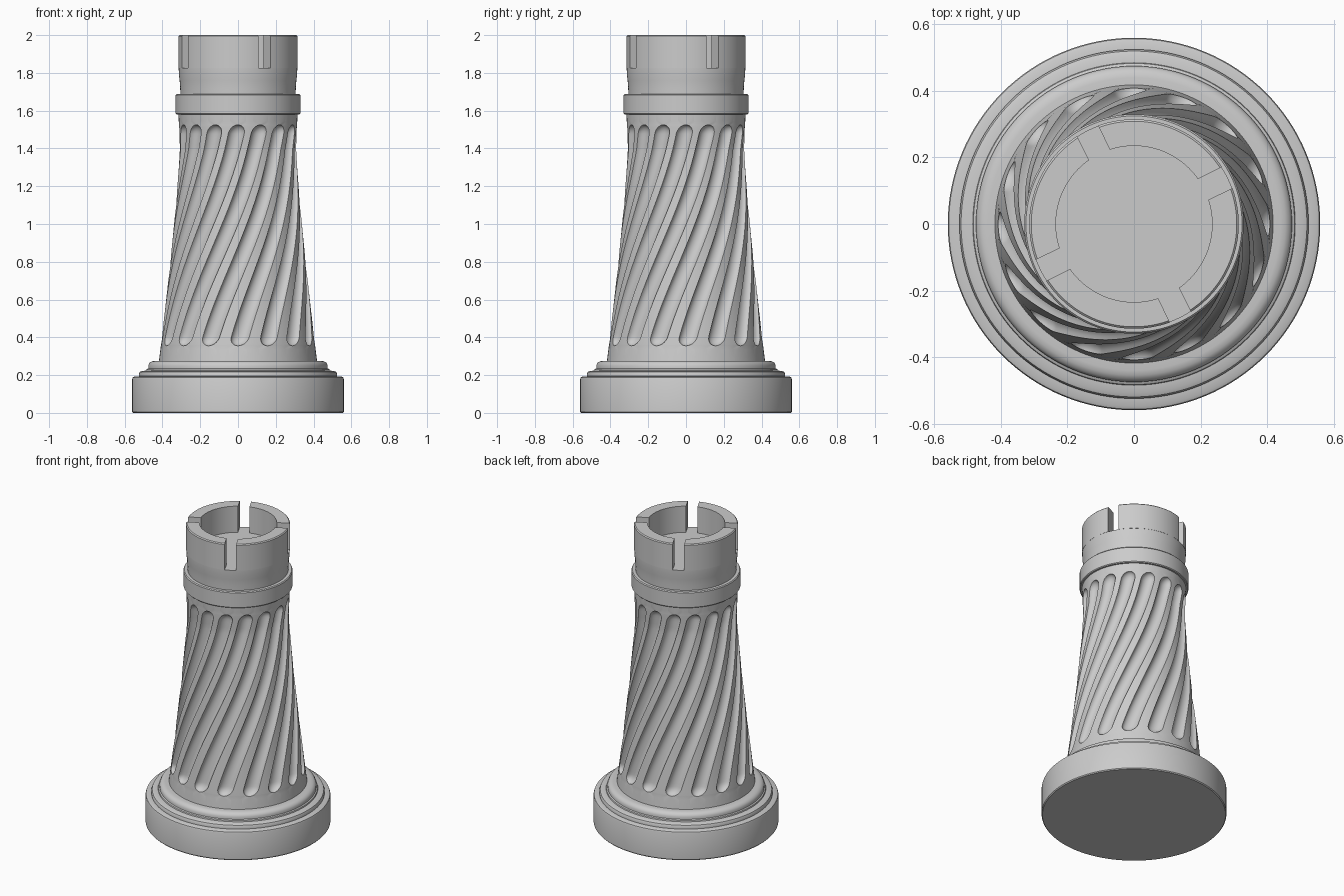
import bpy, bmesh
from math import sin, cos, pi, sqrt, asin, radians

if "Cube" in bpy.data.objects:
    bpy.data.objects.remove(bpy.data.objects["Cube"])

SEG = 128


def finish(name, verts, faces, angle=35):
    me = bpy.data.meshes.new(name)
    me.from_pydata(verts, [], faces)
    bm = bmesh.new()
    bm.from_mesh(me)
    bmesh.ops.recalc_face_normals(bm, faces=bm.faces)
    bm.to_mesh(me)
    bm.free()
    ob = bpy.data.objects.new(name, me)
    bpy.context.collection.objects.link(ob)
    bpy.ops.object.select_all(action='DESELECT')
    ob.select_set(True)
    bpy.context.view_layer.objects.active = ob
    bpy.ops.object.shade_smooth_by_angle(angle=radians(angle))
    return ob


def rings_to_mesh(name, rings, angle=35):
    """Join closed rings of equal length into a capped solid."""
    n = len(rings[0])
    verts = [v for ring in rings for v in ring]
    faces = [(i * n + j, i * n + (j + 1) % n, (i + 1) * n + (j + 1) % n, (i + 1) * n + j)
             for i in range(len(rings) - 1) for j in range(n)]
    last = (len(rings) - 1) * n
    faces += [tuple(reversed(range(n))), tuple(range(last, last + n))]
    return finish(name, verts, faces, angle)


def lathe(name, profile):
    rings = [[(r * cos(2 * pi * j / SEG), r * sin(2 * pi * j / SEG), z) for j in range(SEG)]
             for r, z in profile]
    return rings_to_mesh(name, rings)


# Stepped base
lathe("base", [(.555, 0), (.56, .006), (.56, .18), (.557, .188), (.548, .192),
               (.525, .194), (.525, .205), (.52, .217), (.508, .222),
               (.485, .224), (.483, .232), (.475, .236), (.475, .252),
               (.468, .265), (.455, .273), (.44, .276), (.40, .276)])

# Twisted fluted shaft
FLUTES, Z0, Z1, TWIST = 16, .355, 1.525, radians(67.5)
END, DEPTH = .048, .034
PITCH = 2 * pi / FLUTES


def shaft_radius(z):
    if z < 1.4:
        return .308 + .111 * ((1.4 - z) / 1.13) ** 1.25
    return .308 + .04 * (z - 1.4)


def flute_ring(z):
    t = min(max((z - Z0) / (Z1 - Z0), 0), 1)
    turn = TWIST * (.6 * t + .4 * t * t * (3 - 2 * t))
    r = shaft_radius(z)
    half = (.30 + .05 * t) * PITCH
    e = min(z - Z0, Z1 - z)              # distance from the flute tip
    depth = 0
    if e > -1e-6:
        k = 1 if e >= END else sqrt(max(0, 1 - (1 - e / END) ** 2))
        half *= max(k, .03)
        depth = DEPTH * k
    ring = []
    for f in range(FLUTES):
        mid = f * PITCH + turn
        for i in range(11):              # hollow
            s = -cos(pi * i / 10)
            rr = r - depth * sqrt(max(0, 1 - s * s))
            a = mid + s * half
            ring.append((rr * cos(a), rr * sin(a), z))
        for i in (1, 2, 3):              # ridge
            a = mid + half + (PITCH - 2 * half) * i / 4
            ring.append((r * cos(a), r * sin(a), z))
    return ring


tips = [END * (1 - cos(pi / 2 * i / 7)) for i in range(8)]
body = [Z0 + END + (Z1 - Z0 - 2 * END) * i / 56 for i in range(1, 56)]
levels = ([.26, .30, .335] + [Z0 + e for e in tips] + body
          + [Z1 - e for e in reversed(tips)] + [1.545, 1.59])
rings_to_mesh("fluted_shaft", [flute_ring(z) for z in levels], 40)

# Collar band
lathe("collar", [(.29, 1.58), (.325, 1.58), (.33, 1.585), (.33, 1.682),
                 (.325, 1.688), (.29, 1.688)])

# Solid lower part of the crown
FLOOR = 1.825
lathe("crown_drum", [(.29, 1.67), (.305, 1.68), (.306, 1.72), (.309, 1.76),
                     (.313, 1.79), (.314, FLOOR), (.235, FLOOR)])

# Four battlements with parallel-sided slots between them
R_IN, R_OUT, GAP, N = .235, .315, .035, 28
for b in range(4):
    start = radians(26.5) + b * pi / 2
    rings = []
    for j in range(N + 1):
        pts = []
        for r, z in ((R_IN, FLOOR), (R_OUT, FLOOR), (R_OUT, 1.994),
                     (R_OUT - .006, 2), (R_IN, 2)):
            off = asin(GAP / r)
            a = start + off + (pi / 2 - 2 * off) * j / N
            pts.append((r * cos(a), r * sin(a), z))
        rings.append(pts)
    rings_to_mesh(f"battlement_{b + 1}", rings)
